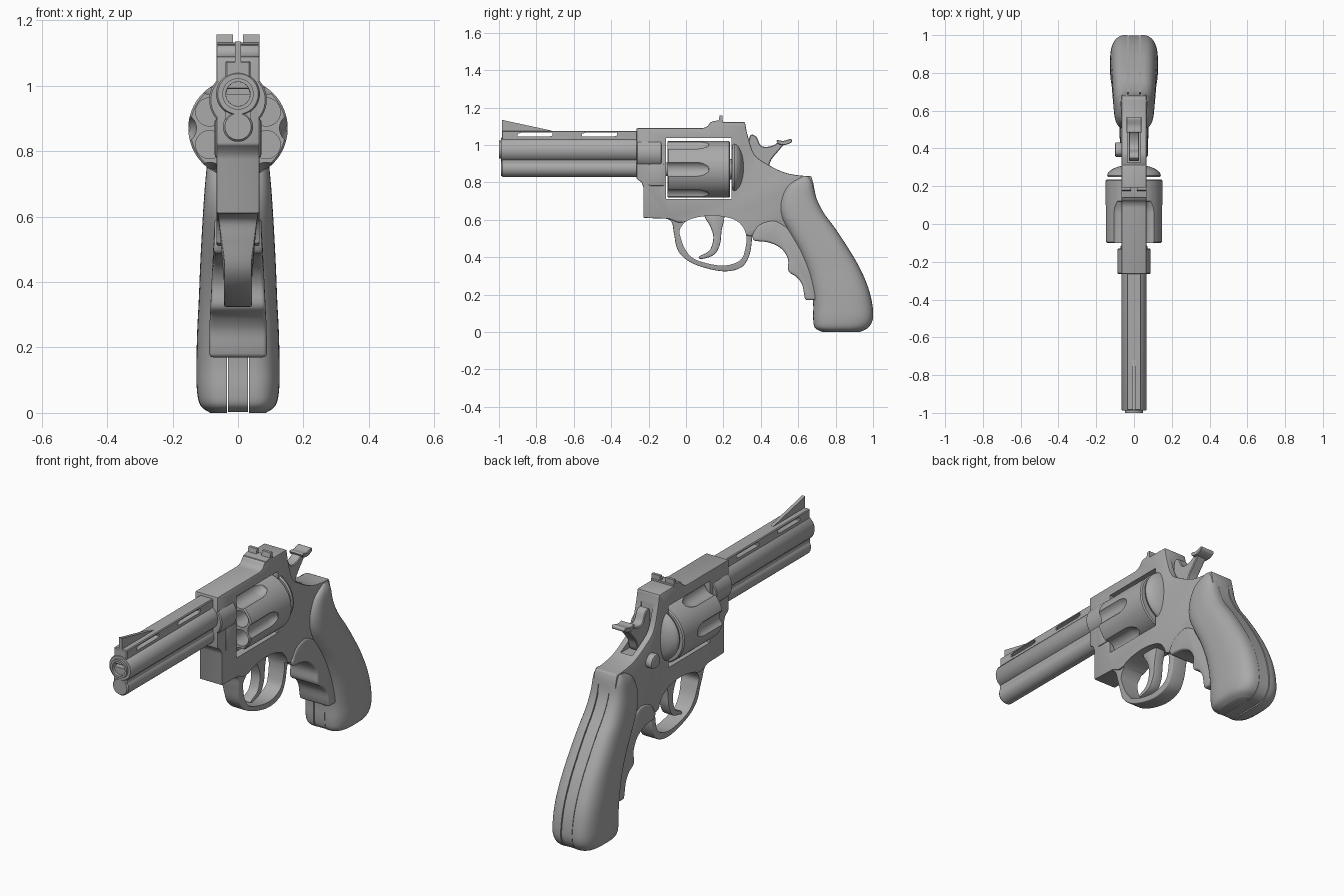
import bpy, bmesh, math
from mathutils import Vector

if "Cube" in bpy.data.objects:
    bpy.data.objects.remove(bpy.data.objects["Cube"])

steel = bpy.data.materials.new("steel grey")
steel.diffuse_color = (0.4, 0.4, 0.4, 1)
steel.use_nodes = True
steel.node_tree.nodes["Principled BSDF"].inputs["Base Color"].default_value = steel.diffuse_color


def curve(pts, n=5, closed=False):
    """Smooth interpolation through points of any dimension."""
    p = [Vector(q) for q in pts]
    m = len(p)
    out = []
    for i in range(m if closed else m - 1):
        if closed:
            a, b, c, d = (p[(i + k) % m] for k in (-1, 0, 1, 2))
        else:
            a, b, c, d = (p[min(max(i + k, 0), m - 1)] for k in (-1, 0, 1, 2))
        for j in range(n):
            t = j / n
            out.append(tuple((b * 2 + (c - a) * t + (a * 2 - b * 5 + c * 4 - d) * t * t
                              + (b * 3 - a - c * 3 + d) * t ** 3) * 0.5))
    if not closed:
        out.append(tuple(p[-1]))
    return out


def make(name, verts, faces):
    me = bpy.data.meshes.new(name)
    bm = bmesh.new()
    vs = [bm.verts.new(v) for v in verts]
    for f in faces:
        bm.faces.new([vs[i] for i in f])
    bmesh.ops.remove_doubles(bm, verts=bm.verts, dist=1e-5)
    bmesh.ops.recalc_face_normals(bm, faces=bm.faces)
    bm.to_mesh(me)
    bm.free()
    me.materials.append(steel)
    ob = bpy.data.objects.new(name, me)
    bpy.context.collection.objects.link(ob)
    return ob


def apply(ob, mod):
    bpy.context.view_layer.objects.active = ob
    bpy.ops.object.modifier_apply(modifier=mod.name)


def prism(name, pts, hw, x0=0.0, bevel=0.0, seg=2):
    """Side outline (y, z) extruded across x; hw is a number or a function of z."""
    w = hw if callable(hw) else (lambda z: hw)
    n = len(pts)
    verts = [(x0 + s * w(z), y, z) for s in (-1, 1) for y, z in pts]
    faces = [list(range(n)), list(range(n, 2 * n))]
    faces += [[i, (i + 1) % n, n + (i + 1) % n, n + i] for i in range(n)]
    ob = make(name, verts, faces)
    if bevel:
        m = ob.modifiers.new("round", 'BEVEL')
        m.width, m.segments, m.limit_method, m.angle_limit = bevel, seg, 'ANGLE', math.radians(50)
        apply(ob, m)
    return ob


def rect(y0, y1, z0, z1):
    return [(y0, z0), (y1, z0), (y1, z1), (y0, z1)]


def lathe(name, prof, z, x=0.0, n=48):
    """Profile (radius, y) turned around an axis along y."""
    verts, faces = [], []
    m = len(prof)
    for i in range(n):
        a = 2 * math.pi * i / n
        verts += [(x + r * math.cos(a), y, z + r * math.sin(a)) for r, y in prof]
    for i in range(n):
        j = (i + 1) % n
        for k in range(m - 1):
            q = [i * m + k, j * m + k, j * m + k + 1, i * m + k + 1]
            if prof[k][0] == 0:
                q = [i * m, j * m + 1, i * m + 1] if k == 0 else q
            elif prof[k + 1][0] == 0:
                q = q[:3]
            faces.append(q)
    return make(name, verts, faces)


def cut(ob, *cutters):
    for c in cutters:
        m = ob.modifiers.new("cut", 'BOOLEAN')
        m.operation, m.solver, m.object = 'DIFFERENCE', 'EXACT', c
        apply(ob, m)


def drop(*obs):
    for o in obs:
        bpy.data.objects.remove(o)


# Barrel with open muzzle, and the rod housing below it
lathe("barrel", [(0, -.7), (.035, -.7), (.037, -1.0), (.048, -1.0), (.048, -.988),
                 (.062, -.988), (.067, -.98), (.067, -.13), (0, -.13)], .975)
lathe("rod_housing", [(0, -.988), (.04, -.988), (.046, -.98), (.046, -.2), (0, -.2)], .875)
prism("barrel_web", rect(-.984, -.2, .875, .975), .038)

# Top rib with two vent slots, front sight blade
rib = prism("barrel_rib", rect(-.985, -.25, .99, 1.076), .038, bevel=.004, seg=1)
for y0, y1 in ((-.90, -.715), (-.555, -.37)):
    slot = prism("slot", [(y0, 1.045), (y1 - .02, 1.045), (y1, 1.05), (y1, 1.066),
                          (y0 + .02, 1.066), (y0, 1.06)], .2)
    cut(rib, slot)
    drop(slot)
prism("front_sight", [(-.985, 1.07), (-.985, 1.135), (-.965, 1.13), (-.72, 1.077), (-.72, 1.07)], .009)

# Frame with cylinder window, hammer slot and trigger opening
back = curve([(.315, 1.123), (.33, 1.05), (.365, .95), (.43, .90), (.52, .855), (.60, .838), (.67, .833)], 4)
frame_pts = ([(-.265, 1.09), (.085, 1.09)] + curve([(.10, 1.093), (.118, 1.104), (.13, 1.123)], 3) + back
             + [(.682, .79), (.69, .70), (.70, .55), (.60, .50), (.47, .55), (.38, .54), (.345, .51), (.32, .52),
                (.25, .59), (.15, .61), (.02, .59), (-.04, .585), (-.09, .605), (-.228, .61), (-.228, .775),
                (-.238, .80), (-.265, .82)])
frame = prism("frame", frame_pts, .066, bevel=.008)
guard = prism("trigger_guard", curve([(-.105, .608), (-.075, .585), (-.064, .525), (-.04, .43), (.04, .365),
              (.19, .325), (.295, .345), (.34, .415), (.354, .51)], 5) + [(.37, .58), (.30, .64), (-.08, .64)],
              lambda z: .042 + .018 * min(1, max(0, (z - .47) / .13)), bevel=.012, seg=3)
opening = prism("opening", curve([(-.032, .55), (-.027, .50), (0, .435), (.055, .385), (.19, .355), (.285, .38),
                (.316, .44), (.32, .525), (.27, .595), (.15, .622), (.02, .602)], 5, True), .3)
window = prism("window", rect(-.107, .242, .71, 1.037), .3)
hammer_slot = prism("hammer_slot", rect(.325, .50, .86, 1.07), .034)
cut(frame, window, opening, hammer_slot)
cut(guard, opening)
drop(window, opening, hammer_slot)
lathe("frame_collar", [(0, -.265), (.083, -.265), (.088, -.26), (.088, -.135), (.084, -.13), (0, -.13)], .957)
prism("crane", rect(-.20, -.112, .78, .90), .072, bevel=.01)

# Recoil shield behind the cylinder
lathe("recoil_shield", [(0, .248), (.138, .248), (.142, .258)] +
      curve([(.138, .27), (.115, .29), (.07, .307), (0, .315)], 4), .88)

# Six-chamber fluted cylinder
drum = lathe("cylinder", [(0, -.1), (.146, -.1), (.152, -.094), (.152, .229), (.146, .235), (0, .235)], .87, n=96)
for i in range(6):
    a = math.radians(60 * i)
    b = a + math.radians(30)
    flute = lathe("flute", [(0, -.2), (.045, -.2), (.045, .06), (.04, .09), (.025, .12), (0, .132)],
                  .87 + .172 * math.sin(a), .172 * math.cos(a), 32)
    bore = lathe("bore", [(0, -.2), (.043, -.2), (.043, .02), (0, .02)],
                 .87 + .1 * math.sin(b), .1 * math.cos(b), 32)
    cut(drum, flute, bore)
    drop(flute, bore)
lathe("cylinder_pin", [(0, -.14), (.035, -.14), (.035, -.09), (0, -.09)], .87)
lathe("ratchet", [(0, .22), (.055, .22), (.055, .255), (0, .255)], .87, n=12)

# Rear sight: base plus two ears with a notch between
prism("rear_sight_base", [(.13, 1.11), (.14, 1.126), (.175, 1.132), (.197, 1.132), (.197, 1.11)], .066)
for s, side in ((-1, "left"), (1, "right")):
    prism("rear_sight_ear_" + side, [(.172, 1.12), (.18, 1.157), (.195, 1.157), (.195, 1.12)], .025, s * .04)

# Hammer with a wider thumb spur
prism("hammer", curve([(.36, .87), (.335, .98), (.343, 1.05), (.375, 1.045), (.40, .998), (.435, .99),
                       (.475, 1.002), (.50, 1.02), (.53, 1.015), (.50, .975), (.455, .92), (.43, .86)], 4, True),
      .027, bevel=.004, seg=1)
prism("hammer_spur", curve([(.485, 1.026), (.52, 1.022), (.56, 1.032), (.565, 1.015), (.53, 1.0), (.495, 1.005)],
                           4, True), .04, bevel=.003, seg=1)

# Trigger
prism("trigger", curve([(.10, .63), (.132, .56), (.146, .50), (.125, .435), (.072, .405), (.08, .39), (.15, .413),
                        (.182, .47), (.19, .54), (.20, .63)], 5, True), .028, bevel=.006)

# Cylinder release latch on the left side, screws on both
prism("release_latch", curve([(.355, .80), (.37, .775), (.42, .78), (.432, .81), (.41, .84), (.37, .84)], 4, True),
      .02, -.08, bevel=.008)

# Finger rest at the front of the grip
rest = (curve([(.352, .515), (.39, .572), (.47, .595), (.54, .56)], 5) + [(.66, .42), (.70, .30), (.70, .17), (.637, .17)]
        + curve([(.63, .21), (.62, .255), (.59, .295), (.548, .325), (.545, .39), (.51, .445), (.445, .478),
                 (.362, .487)], 4))
prism("finger_rest", rest, lambda z: .088 - .016 * min(1, max(0, (z - .25) / .3)), bevel=.012, seg=3)

# Grip panels: lofted half sections (front y, front z, back y, back z, half width)
rings = curve([(.61, .828, .662, .832, .072), (.54, .78, .68, .795, .09), (.505, .70, .698, .715, .10),
               (.508, .62, .738, .635, .106), (.55, .53, .797, .555, .111), (.605, .43, .86, .46, .116),
               (.645, .33, .92, .36, .12), (.668, .24, .968, .255, .125), (.68, .15, .994, .16, .127),
               (.68, .07, 1.0, .075, .126), (.69, .022, .975, .024, .115), (.73, .0, .93, .0, .085)], 5)
N = 28
for s, side in ((-1, "left"), (1, "right")):
    verts, faces = [], []
    for fy, fz, by, bz, w in rings:
        for k in range(N):
            t = math.pi * k / (N - 1)
            c = math.cos(t)
            u = .5 + .5 * math.copysign(abs(c) ** .7, c)
            x = .034 + (w - .034) * max(0, math.sin(t)) ** .75
            verts.append((s * x, fy + (by - fy) * u, max(0, fz + (bz - fz) * u)))
    for r in range(len(rings) - 1):
        for k in range(N):
            j = (k + 1) % N
            faces.append([r * N + k, r * N + j, (r + 1) * N + j, (r + 1) * N + k])
    faces += [list(range(N)), list(range((len(rings) - 1) * N, len(rings) * N))]
    make("grip_panel_" + side, verts, faces)

# Centre strap between the panels
strap = [(a + .003, max(.002, b)) for a, b, *_ in rings] + [(c - .003, max(.004, d)) for _, _, c, d, _ in reversed(rings)]
prism("grip_strap", strap, .030)

# Smooth shading with crisp edges
for ob in bpy.context.scene.objects:
    ob.select_set(True)
    bpy.context.view_layer.objects.active = ob
bpy.ops.object.shade_smooth_by_angle(angle=math.radians(35))
